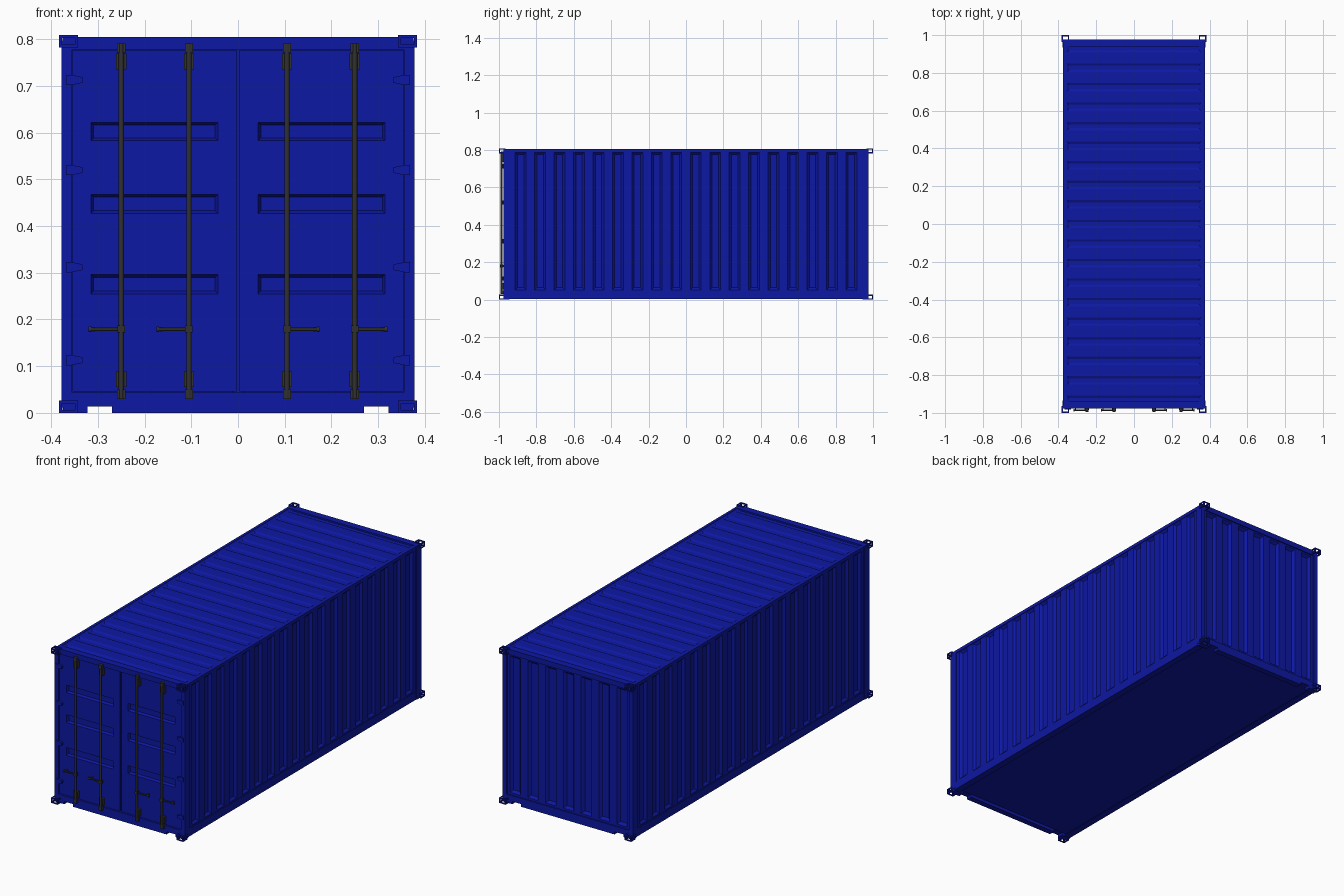
import bpy, bmesh
from mathutils import Matrix, Vector

if "Cube" in bpy.data.objects:
    bpy.data.objects.remove(bpy.data.objects["Cube"])


def material(name, rgb):
    m = bpy.data.materials.new(name)
    m.diffuse_color = (*rgb, 1)
    m.use_nodes = True
    m.node_tree.nodes["Principled BSDF"].inputs["Base Color"].default_value = m.diffuse_color
    return m


BLUE = material("blue_paint", (0.004, 0.009, 0.36))
DARK = material("dark_steel", (0.03, 0.03, 0.03))


def add(name, bm, mat=BLUE):
    me = bpy.data.meshes.new(name)
    bm.to_mesh(me)
    bm.free()
    me.materials.append(mat)
    ob = bpy.data.objects.new(name, me)
    bpy.context.collection.objects.link(ob)
    return ob


def box(name, x, y, z, mat=BLUE):
    bm = bmesh.new()
    bmesh.ops.create_cube(bm, size=1)
    for v in bm.verts:
        v.co = [(a + b) / 2 + c * (b - a) for (a, b), c in zip((x, y, z), v.co)]
    return add(name, bm, mat)


def prism(name, pts, y0, y1, mat=BLUE):
    """Extrude an x-z outline along y."""
    bm = bmesh.new()
    f = bm.faces.new([bm.verts.new((x, y0, z)) for x, z in pts])
    r = bmesh.ops.extrude_face_region(bm, geom=[f])
    vs = [g for g in r["geom"] if isinstance(g, bmesh.types.BMVert)]
    bmesh.ops.translate(bm, verts=vs, vec=(0, y1 - y0, 0))
    bmesh.ops.recalc_face_normals(bm, faces=bm.faces)
    return add(name, bm, mat)


def rod(name, p, q, r, mat=DARK, sides=12):
    p, q = Vector(p), Vector(q)
    bm = bmesh.new()
    rot = (q - p).to_track_quat('Z', 'Y').to_matrix().to_4x4()
    bmesh.ops.create_cone(bm, cap_ends=True, segments=sides, radius1=r, radius2=r,
                          depth=(q - p).length, matrix=Matrix.Translation((p + q) / 2) @ rot)
    for f in bm.faces:
        f.smooth = len(f.verts) == 4
    return add(name, bm, mat)


def panel(name, u, v, grooves_u, grooves_v, axes, offset, slope, depth):
    """Flat sheet with pressed rectangular recesses; axes = (u, v, outward)."""
    us = sorted([*u] + [a for g in grooves_u for a in g])
    vs = sorted([*v] + [a for g in grooves_v for a in g])
    bm = bmesh.new()
    au, av, aw = map(Vector, axes)
    grid = [[bm.verts.new(au * a + av * b + aw * offset) for b in vs] for a in us]
    pressed = []
    for i in range(len(us) - 1):
        for j in range(len(vs) - 1):
            f = bm.faces.new((grid[i][j], grid[i + 1][j], grid[i + 1][j + 1], grid[i][j + 1]))
            if i % 2 and j % 2:
                pressed.append(f)
    bm.normal_update()
    bmesh.ops.inset_individual(bm, faces=pressed, thickness=slope, depth=-depth,
                               use_even_offset=True)
    return add(name, bm)


def grooves(n, pitch, width):
    return [((i - (n - 1) / 2) * pitch - width / 2, (i - (n - 1) / 2) * pitch + width / 2)
            for i in range(n)]


X, Y, Z = Vector((1, 0, 0)), Vector((0, 1, 0)), Vector((0, 0, 1))

# Corrugated sides, back end and roof
ribs = grooves(18, 0.104, 0.058)
for s, side in ((1, "right"), (-1, "left")):
    panel(side + "_wall", (-0.96, 0.96), (0.04, 0.8), ribs, [(0.052, 0.787)],
          (Y * s, Z, X * s), 0.373, 0.012, 0.011)
panel("back_wall", (-0.36, 0.36), (0.04, 0.79), grooves(7, 0.103, 0.06), [(0.055, 0.77)],
      (-X, Z, Y), 0.97, 0.011, 0.014)
panel("roof", (-0.97, 0.97), (-0.37, 0.37), grooves(19, 0.1035, 0.045), [(-0.355, 0.355)],
      (Y, -X, Z), 0.803, 0.012, 0.006)

# Floor and long rails
box("floor", (-0.37, 0.37), (-0.96, 0.96), (0.016, 0.026))
for s, side in ((1, "right"), (-1, "left")):
    def sx(a, b):
        return tuple(sorted((a * s, b * s)))
    box(side + "_bottom_rail", sx(0.368, 0.376), (-0.965, 0.965), (0.004, 0.045))
    box(side + "_bottom_flange", sx(0.34, 0.37), (-0.965, 0.965), (0.004, 0.008))
    box(side + "_top_rail", sx(0.362, 0.376), (-0.97, 0.97), (0.788, 0.805))
    # Corner posts
    for e, end in ((1, "back"), (-1, "front")):
        box(f"{end}_{side}_post", sx(0.355, 0.378), tuple(sorted((e * 0.935, e * 0.976))),
            (0.012, 0.797))

# End headers and notched sills
right_half = [(0.27, 0), (0.27, 0.014), (0.322, 0.014), (0.322, 0), (0.375, 0), (0.375, 0.044)]
outline = right_half + [(-x, z) for x, z in reversed(right_half)]
for e, end in ((1, "back"), (-1, "front")):
    box(end + "_header", (-0.376, 0.376), tuple(sorted((e * 0.94, e * 0.976))), (0.778, 0.805))
    prism(end + "_sill", outline, e * 0.976, e * 0.945)

# Corner castings: hollow blocks with openings on every face
bm = bmesh.new()
bmesh.ops.create_cube(bm, size=1, matrix=Matrix.Diagonal((0.04, 0.036, 0.027, 1)))
holes = bm.faces[:]
bmesh.ops.inset_individual(bm, faces=holes, thickness=0.0065, use_even_offset=True)
bmesh.ops.delete(bm, geom=holes, context='FACES')
casting = add("corner_casting", bm)
for k in range(8):
    ob = casting if k == 0 else casting.copy()
    if k:
        bpy.context.collection.objects.link(ob)
    ob.location = ((0.363, -0.363)[k & 1], (0.982, -0.982)[k >> 1 & 1],
                   (0.0135, 0.7955)[k >> 2])
    if k == 0:
        mod = ob.modifiers.new("wall", 'SOLIDIFY')
    else:
        mod = ob.modifiers.get("wall") or ob.modifiers.new("wall", 'SOLIDIFY')
    mod.thickness = 0.004
    mod.offset = -1

# Doors with pressed panels
rows = [(0.255, 0.296), (0.427, 0.468), (0.583, 0.622)]
for name, u, g in (("right_door", (0.003, 0.354), (0.043, 0.315)),
                   ("left_door", (-0.354, -0.003), (-0.315, -0.043))):
    d = panel(name, u, (0.046, 0.777), [g], rows, (X, Z, -Y), 0.969, 0.006, 0.012)
    m = d.modifiers.new("thickness", 'SOLIDIFY')
    m.thickness = 0.012
    m.offset = -1
box("door_seal", (-0.012, 0.012), (-0.963, -0.957), (0.044, 0.778))

# Hinges
for s, side in ((1, "right"), (-1, "left")):
    for i, z in enumerate((0.113, 0.312, 0.52, 0.713)):
        prism(f"{side}_hinge_{i + 1}",
              [(s * 0.368, z - 0.011), (s * 0.368, z + 0.011), (s * 0.357, z + 0.011),
               (s * 0.333, z + 0.006), (s * 0.333, z - 0.006), (s * 0.357, z - 0.011)],
              -0.981, -0.966)

# Locking bars, brackets and handles
RY = -0.986
for i, x in enumerate((-0.25, -0.105, 0.105, 0.25)):
    n = i + 1
    s = 1 if x > 0 else -1
    rod(f"lock_bar_{n}", (x, RY, 0.03), (x, RY, 0.79), 0.0055)
    for end, (z0, z1), (k0, k1) in (("top", (0.735, 0.77), (0.772, 0.791)),
                                    ("bottom", (0.055, 0.09), (0.03, 0.05))):
        box(f"bar_{end}_bracket_{n}", (x - 0.011, x + 0.011), (-0.985, -0.968), (z0, z1), DARK)
        box(f"bar_{end}_cam_{n}", (x - 0.009, x + 0.009), (-0.99, -0.974), (k0, k1), DARK)
    box(f"handle_hub_{n}", (x - 0.008, x + 0.008), (-0.994, -0.978), (0.172, 0.187), DARK)
    rod(f"handle_{n}", (x, RY, 0.179), (x + s * 0.066, RY, 0.179), 0.0035)
    rod(f"handle_grip_{n}", (x + s * 0.064, RY, 0.179), (x + s * 0.07, RY, 0.179), 0.006)
    box(f"handle_catch_{n}", tuple(sorted((x + s * 0.056, x + s * 0.062))),
        (-0.986, -0.968), (0.174, 0.184), DARK)
